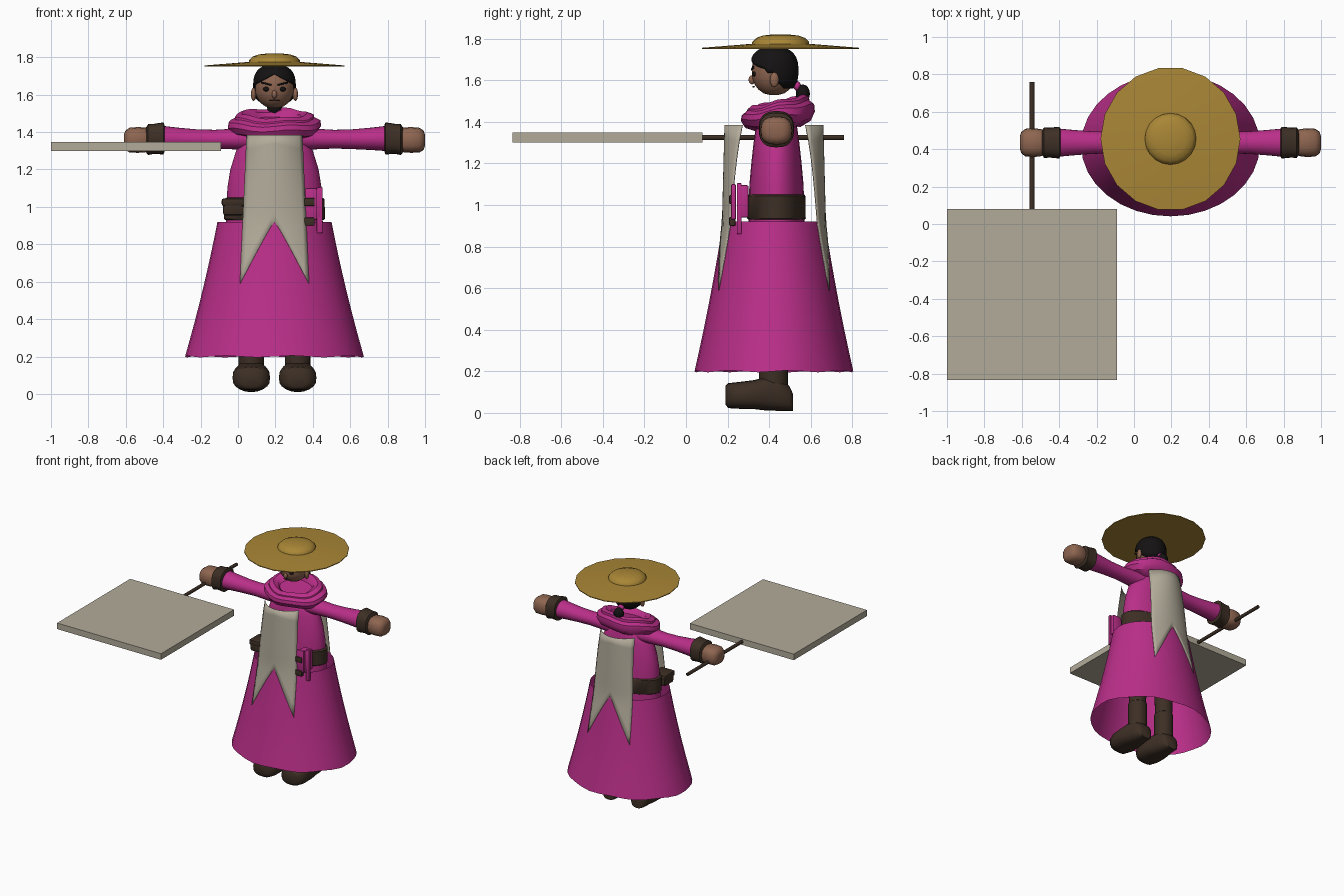
import bpy, bmesh, math
from mathutils import Vector

if "Cube" in bpy.data.objects:
    bpy.data.objects.remove(bpy.data.objects["Cube"])

CX, CY = 0.195, 0.435   # body centre


def mat(name, c):
    m = bpy.data.materials.new(name)
    m.diffuse_color = (*c, 1)
    m.use_nodes = True
    m.node_tree.nodes["Principled BSDF"].inputs["Base Color"].default_value = m.diffuse_color
    return m


PINK = mat("magenta cloth", (0.49, 0.028, 0.25))
GREY = mat("stone linen", (0.45, 0.41, 0.325))
STRAW = mat("golden straw", (0.40, 0.24, 0.037))
SKIN = mat("brown skin", (0.27, 0.13, 0.08))
LEATHER = mat("dark leather", (0.046, 0.028, 0.018))
BLACK = mat("black hair", (0.007, 0.006, 0.006))
LIP = mat("lip brown", (0.12, 0.045, 0.03))


def finish(name, bm, m, angle=40):
    bmesh.ops.recalc_face_normals(bm, faces=bm.faces)
    me = bpy.data.meshes.new(name)
    bm.to_mesh(me)
    bm.free()
    me.materials.append(m)
    me.shade_smooth()
    me.set_sharp_from_angle(angle=math.radians(angle))
    ob = bpy.data.objects.new(name, me)
    bpy.context.collection.objects.link(ob)
    return ob


def skin_rows(name, rows, m, closed=True, caps=True, angle=40):
    """Join rows of points into a surface."""
    bm = bmesh.new()
    vs = [[bm.verts.new(p) for p in r] for r in rows]
    n = len(vs[0])
    for a, b in zip(vs, vs[1:]):
        for i in range(n if closed else n - 1):
            j = (i + 1) % n
            bm.faces.new((a[i], a[j], b[j], b[i]))
    if caps and closed:
        bm.faces.new(vs[0])
        bm.faces.new(vs[-1])
    return finish(name, bm, m, angle)


def loft(name, rings, m, axis="z", seg=24, power=2, caps=True, angle=40):
    """Rings are (position, centre a, centre b, radius a, radius b)."""
    rows = []
    for t, ca, cb, ra, rb in rings:
        row = []
        for i in range(seg):
            w = 2 * math.pi * i / seg
            c, s = math.cos(w), math.sin(w)
            a = ca + ra * math.copysign(abs(c) ** (2 / power), c)
            b = cb + rb * math.copysign(abs(s) ** (2 / power), s)
            row.append({"x": (t, a, b), "y": (a, t, b), "z": (a, b, t)}[axis])
        rows.append(row)
    return skin_rows(name, rows, m, True, caps, angle)


def upright(name, prof, m, cx=CX, cy=CY, **k):
    return loft(name, [(z, cx, cy, rx, ry) for z, rx, ry in prof], m, **k)


def box(name, lo, hi, m, bevel=0):
    bm = bmesh.new()
    bmesh.ops.create_cube(bm, size=1)
    lo, hi = Vector(lo), Vector(hi)
    for v in bm.verts:
        v.co = (lo + hi) / 2 + v.co * (hi - lo)
    if bevel:
        bmesh.ops.bevel(bm, geom=bm.edges[:], offset=bevel, segments=2, affect="EDGES", profile=0.5)
    return finish(name, bm, m, 30)


def ball(name, c, r, m, seg=16):
    bm = bmesh.new()
    bmesh.ops.create_uvsphere(bm, u_segments=seg, v_segments=seg * 2 // 3, radius=1)
    for v in bm.verts:
        v.co = Vector(c) + v.co * Vector(r)
    return finish(name, bm, m, 60)


# Straw hat: thin conical brim and low domed crown
upright("hat_brim", [(1.75, .374, .384), (1.756, .374, .384), (1.775, .14, .143)], STRAW, cy=.455, seg=18, angle=20)
upright("hat_crown", [(1.772, .138, .138), (1.785, .136, .136), (1.803, .118, .118),
                      (1.815, .085, .085), (1.821, .03, .03)], STRAW, cy=.455, seg=20, angle=60)


# Head and hair share one rounded profile
def head_f(z):
    return max(0, 1 - abs((z - 1.645) / .116) ** 2.6) ** (1 / 2.6)


HY = .423
upright("head", [(z, head_f(z) * .105 * j, head_f(z) * .107 * j) for z, j in
                 ((1.530, .95), (1.537, .92), (1.555, .92), (1.58, .96), (1.61, 1), (1.65, 1), (1.7, 1), (1.74, 1))],
        SKIN, cy=HY, angle=70)


def hairline(w):
    c, s = math.cos(w), math.sin(w)
    if s < -.3:                       # parted fringe
        return 1.712 - .062 * abs(c)
    if s < .05:                       # sideburns
        return 1.635
    return 1.60 - .04 * min(1, s * 2)


rows = []
for k in range(10):
    row = []
    for i in range(48):
        w = 2 * math.pi * i / 48
        z = hairline(w) + (1.7595 - hairline(w)) * math.sin(k / 9 * math.pi / 2)
        f = head_f(z)
        row.append((CX + .114 * f * math.cos(w), HY + .118 * f * math.sin(w), z))
    rows.append(row)
hair = skin_rows("hair", rows, BLACK, caps=False, angle=80)
hair.modifiers.new("thickness", "SOLIDIFY").thickness = .006
ball("hair_tie", (CX, .535, 1.572), (.026, .018, .024), PINK, 12)
ball("ponytail", (CX, .562, 1.535), (.04, .034, .045), BLACK, 12)

# Facial features
for s in (-1, 1):
    x = CX + s * .042
    ball("ear", (CX + s * .112, .425, 1.602), (.014, .022, .036), SKIN, 12)
    ball("eye", (x, .329, 1.630), (.019, .01, .013), BLACK, 12)
    brow = [[(x - s * .025, .319, 1.648), (x + s * .028, .328, 1.660)],
            [(x - s * .025, .319, 1.656), (x + s * .028, .328, 1.670)]]
    skin_rows("eyebrow", brow, BLACK, False).modifiers.new("thickness", "SOLIDIFY").thickness = .006
ball("nose", (CX, .317, 1.602), (.014, .016, .022), SKIN, 12)
ball("mouth", (CX, .325, 1.569), (.028, .006, .004), LIP, 12)


# Draped cowl, high at the nape and low at the front
def cowl(name, prof):
    rows = []
    for r, zf, zb in prof:
        row = []
        for i in range(24):
            w = 2 * math.pi * i / 24
            b = (1 + math.sin(w)) / 2
            ripple = .006 * math.cos(5 * w)
            row.append((CX + .25 * r * math.cos(w), .442 + .178 * r * math.sin(w),
                        zf + (zb - zf) * b + ripple))
        rows.append(row)
    skin_rows(name, rows, PINK, angle=35)


cowl("cowl_outer", [(.62, 1.36, 1.38), (.9, 1.375, 1.41), (1, 1.405, 1.45), (.98, 1.43, 1.485),
                    (.82, 1.45, 1.505), (.68, 1.42, 1.48), (.5, 1.40, 1.42)])
cowl("cowl_inner", [(.86, 1.43, 1.49), (.84, 1.455, 1.52), (.70, 1.475, 1.528),
                    (.56, 1.46, 1.51), (.45, 1.42, 1.45), (.3, 1.41, 1.42)])

# Torso and belt
upright("torso", [(.88, .26, .135), (1.0, .255, .134), (1.1, .252, .13), (1.2, .236, .121),
                  (1.3, .205, .11), (1.37, .17, .10), (1.41, .11, .09)], PINK)
upright("belt", [(.93, .262, .137), (.936, .27, .141), (1.042, .268, .14), (1.05, .256, .134)], LEATHER)


# Flared skirt and the tabard panels that hang over it
def skirt_r(z):
    t = max(0, (.92 - z) / .72)
    e = .8 * t + .2 * t * t
    return .305 + .173 * e, .245 + .137 * e


SY = .423
rows = []
for k in range(9):
    z = .92 - .09 * k
    rx, ry = skirt_r(z)
    rows.append([(CX + rx * math.cos(w), SY + ry * math.sin(w), z + (.005 * math.sin(8 * w) if k == 8 else 0))
                 for w in [2 * math.pi * i / 32 for i in range(32)]])
skirt = skin_rows("skirt", rows, PINK, caps=False)

for side, name in ((-1, "front_tabard"), (1, "back_tabard")):
    rows = []
    for k in range(11):
        row = []
        for i in range(17):
            u = i / 8 - 1
            # two pointed tails with a tall notch between them
            zb = .92 - .33 * abs(u) ** 1.15
            z = 1.385 + (zb - 1.385) * k / 10
            half = .15 + .035 * (1.385 - z) / .795
            rx, ry = skirt_r(z)
            up = max(0, (z - .92) / .465)
            rx -= .115 * up
            ry -= .012 * up
            dx = half * u
            y = SY + side * ((ry + .005) * math.sqrt(1 - (dx / (rx + .005)) ** 2))
            row.append((CX + dx, y, z))
        rows.append(row)
    skin_rows(name, rows, GREY, closed=False).modifiers.new("thickness", "SOLIDIFY").thickness = .004

# Arms, hands and boots, mirrored across the body
for s in (-1, 1):
    def along(prof, s=s):
        return [(CX + s * d, CY, z, ry, rz) for d, z, ry, rz in prof]

    loft("sleeve", along([(.10, 1.365, .075, .06), (.2, 1.363, .065, .056), (.32, 1.362, .058, .05),
                          (.42, 1.362, .06, .053), (.52, 1.364, .068, .06), (.605, 1.366, .076, .068)]), PINK, "x")
    loft("cuff", along([(.587, 1.366, .07, .07), (.594, 1.366, .085, .086), (.645, 1.364, .08, .08),
                        (.675, 1.360, .082, .083), (.686, 1.358, .066, .068)]), LEATHER, "x", power=2.6)
    loft("hand", along([(.655, 1.358, .055, .05), (.69, 1.358, .072, .066), (.73, 1.358, .077, .069),
                        (.775, 1.357, .074, .066), (.797, 1.356, .058, .052), (.805, 1.356, .035, .03)]),
         SKIN, "x", seg=16, power=2.6, angle=50)

    lx = CX + s * .124
    upright("leg", [(.12, .068, .07), (.33, .068, .07), (.335, .062, .064), (.9, .075, .075)], LEATHER, lx, .42)
    loft("boot_foot", [(.19, lx, .085, .05, .045), (.203, lx, .083, .08, .06), (.25, lx, .084, .1, .064),
                       (.33, lx, .088, .1, .07), (.38, lx, .092, .09, .08), (.44, lx, .09, .075, .08),
                       (.497, lx, .07, .066, .06), (.515, lx, .05, .045, .04)],
         LEATHER, "y", seg=20, power=2.7, angle=55)

# Belt pouch and strapped case
box("pouch", (-.08, .265, .955), (.03, .38, 1.03), LEATHER, .012)
box("pouch_flap", (-.087, .258, 1.005), (.034, .385, 1.045), LEATHER, .01)
box("case_body", (.37, .245, .94), (.445, .30, 1.095), PINK, .006)
box("case_cover", (.36, .217, .93), (.42, .24, 1.10), PINK, .005)
box("case_rod", (.42, .245, .86), (.452, .268, 1.105), PINK, .005)
for z in (.90, 1.005):
    box("case_strap", (.355, .208, z), (.41, .238, z + .042), LEATHER, .004)

# Flat square paddle and its pole held in the hand
box("paddle_board", (-1, -.835, 1.30), (-.09, .08, 1.348), GREY)
loft("paddle_pole", [(.06, -.545, 1.325, .013, .013), (.76, -.545, 1.325, .013, .013)], LEATHER, "y", seg=10)
